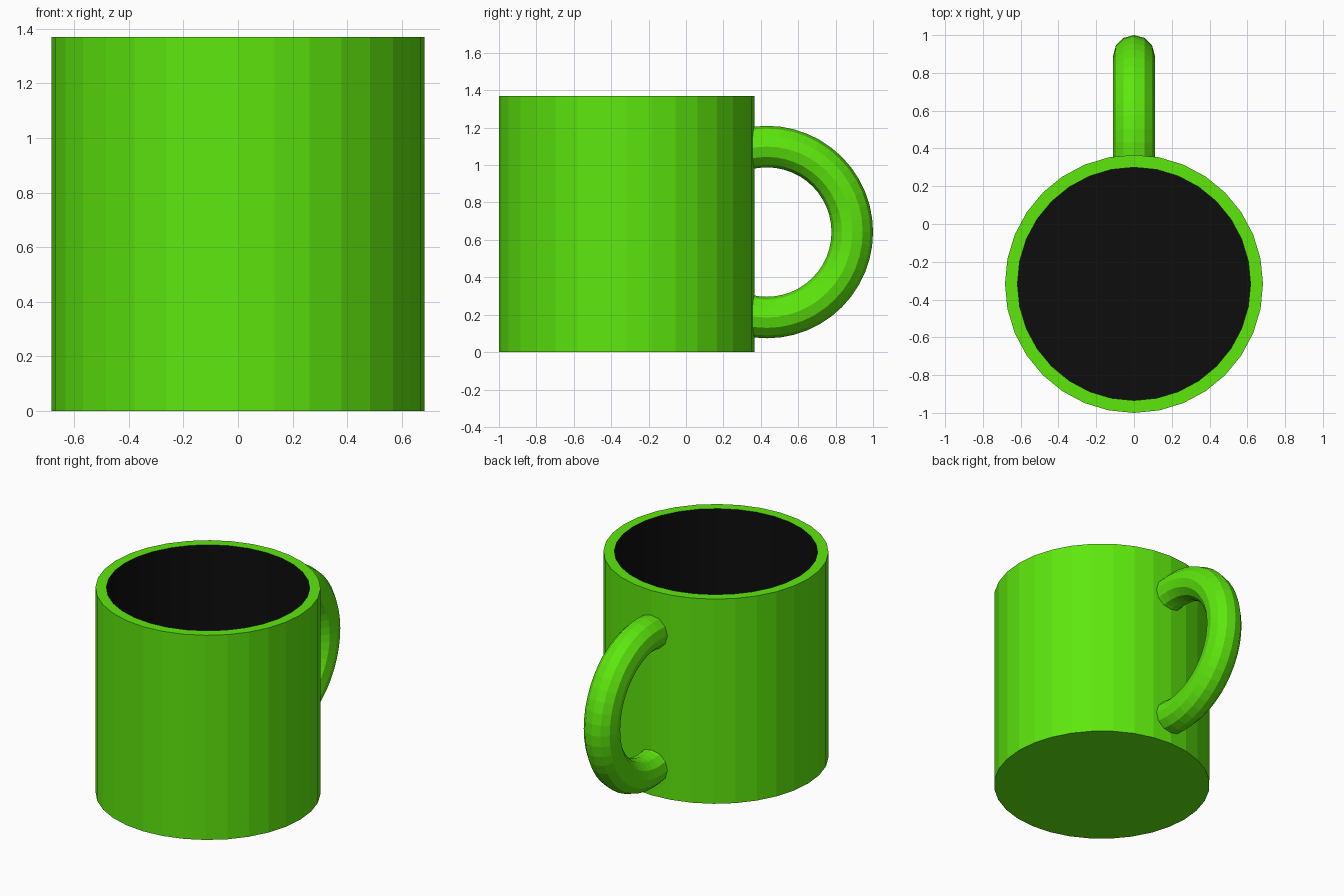
import bpy, bmesh
from math import radians
from mathutils import Matrix, Vector

if "Cube" in bpy.data.objects:
    bpy.data.objects.remove(bpy.data.objects["Cube"])

R, WALL, H, CY = 0.683, 0.066, 1.37, -0.317


def material(name, rgb):
    m = bpy.data.materials.new(name)
    m.diffuse_color = (*rgb, 1)
    m.use_nodes = True
    m.node_tree.nodes["Principled BSDF"].inputs["Base Color"].default_value = m.diffuse_color
    return m


green = material("green_glaze", (0.11, 0.8, 0.004))
black = material("dark_inside", (0.004, 0.004, 0.004))

# Cup body: 32-sided cylinder, top inset for the rim and sunk for the inside
bm = bmesh.new()
bmesh.ops.create_cone(bm, cap_ends=True, segments=32, radius1=R, radius2=R, depth=H,
                      matrix=Matrix.Translation((0, CY, H / 2)))
bm.normal_update()
top = max(bm.faces, key=lambda f: f.calc_center_median().z)
inner = bmesh.ops.extrude_face_region(bm, geom=[top])
bmesh.ops.delete(bm, geom=[top], context='FACES_ONLY')
floor = [g for g in inner["geom"] if isinstance(g, bmesh.types.BMFace)][0]
s = (R - WALL) / R
bmesh.ops.scale(bm, vec=(s, s, 1), verts=floor.verts,
                space=Matrix.Translation((0, -CY, 0)))
well = bmesh.ops.extrude_face_region(bm, geom=[floor])
bmesh.ops.delete(bm, geom=[floor], context='FACES_ONLY')
floor = [g for g in well["geom"] if isinstance(g, bmesh.types.BMFace)][0]
bmesh.ops.translate(bm, vec=(0, 0, WALL - H), verts=floor.verts)
for f in {f for v in floor.verts for f in v.link_faces}:
    f.material_index = 1
bmesh.ops.recalc_face_normals(bm, faces=bm.faces)
mesh = bpy.data.meshes.new("cup_body")
bm.to_mesh(mesh)
bm.free()
mesh.materials.append(green)
mesh.materials.append(black)
bpy.context.collection.objects.link(bpy.data.objects.new("cup_body", mesh))

# Handle: upright ring, cut off inside the thickness of the cup wall
bpy.ops.mesh.primitive_torus_add(major_segments=48, minor_segments=12,
                                 major_radius=0.457, minor_radius=0.111)
handle = bpy.context.object
handle.name = "handle"
handle.data.transform(Matrix.Translation((0, 0.432, 0.642)) @ Matrix.Rotation(radians(90), 4, 'Y'))
bm = bmesh.new()
bm.from_mesh(handle.data)
cut = bmesh.ops.bisect_plane(bm, geom=bm.verts[:] + bm.edges[:] + bm.faces[:],
                             plane_co=Vector((0, 0.33, 0)), plane_no=Vector((0, 1, 0)),
                             clear_inner=True)
bmesh.ops.holes_fill(bm, edges=[g for g in cut["geom_cut"] if isinstance(g, bmesh.types.BMEdge)])
bmesh.ops.recalc_face_normals(bm, faces=bm.faces)
bm.to_mesh(handle.data)
bm.free()
handle.data.materials.append(green)
